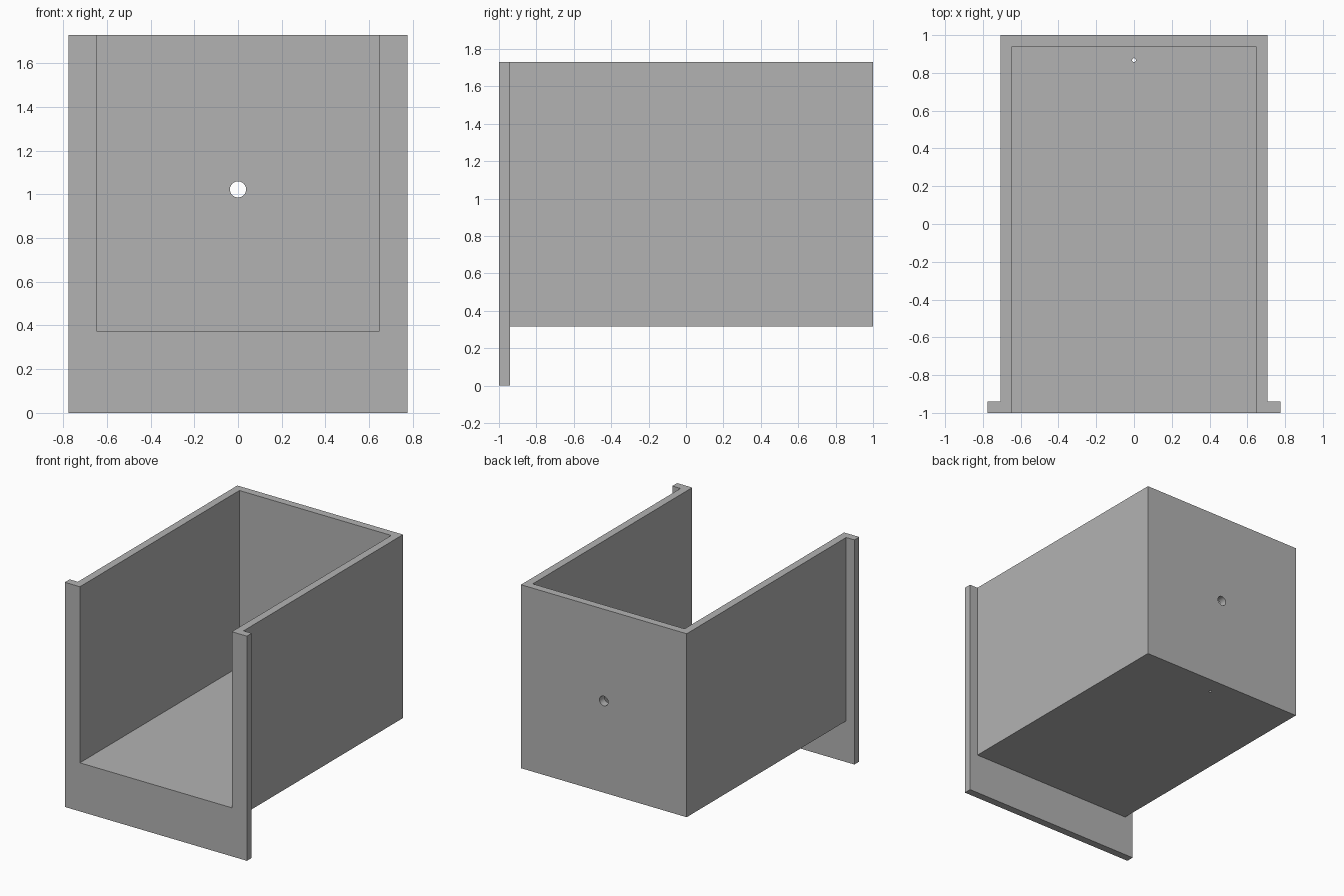
import bpy
import bmesh
from mathutils import Matrix, Vector

if "Cube" in bpy.data.objects:
    bpy.data.objects.remove(bpy.data.objects["Cube"], do_unlink=True)

# Single plain grey
grey = bpy.data.materials.new("plain_grey")
grey.use_nodes = True
colour = (0.45, 0.45, 0.45, 1)
grey.diffuse_color = colour
grey.node_tree.nodes["Principled BSDF"].inputs["Base Color"].default_value = colour

WIDTH, FLANGE, INNER = 0.706, 0.776, 0.647   # half widths
TOP, FLOOR, UNDER = 1.73, 0.374, 0.317       # heights
WALL = 0.059


def finish(name, bm):
    mesh = bpy.data.meshes.new(name)
    bm.to_mesh(mesh)
    bm.free()
    mesh.materials.append(grey)
    obj = bpy.data.objects.new(name, mesh)
    bpy.context.collection.objects.link(obj)
    return obj


def box(name, low, high):
    low, high = Vector(low), Vector(high)
    bm = bmesh.new()
    place = Matrix.Translation((low + high) / 2) @ Matrix.Diagonal((*(high - low), 1))
    bmesh.ops.create_cube(bm, size=1, matrix=place)
    return finish(name, bm)


def rod(name, centre, radius, length, turn=0):
    bm = bmesh.new()
    place = Matrix.Translation(centre) @ Matrix.Rotation(turn, 4, 'X')
    bmesh.ops.create_cone(bm, cap_ends=True, segments=32, radius1=radius,
                          radius2=radius, depth=length, matrix=place)
    return finish(name, bm)


def combine(target, tool, operation):
    mod = target.modifiers.new(operation.lower(), 'BOOLEAN')
    mod.operation = operation
    mod.solver = 'EXACT'
    mod.object = tool
    bpy.context.view_layer.objects.active = target
    bpy.ops.object.modifier_apply(modifier=mod.name)
    bpy.data.objects.remove(tool, do_unlink=True)


# Open-topped tray joined to the taller, wider front plate
tray = box("open_tray", (-WIDTH, -1 + WALL / 2, UNDER), (WIDTH, 1, TOP))
plate = box("front_plate", (-FLANGE, -1, 0), (FLANGE, -1 + WALL, TOP))
combine(tray, plate, 'UNION')

# Cavity open at the front and top
combine(tray, box("cavity_cutter", (-INNER, -1.2, FLOOR), (INNER, 1 - WALL, TOP + 0.2)),
        'DIFFERENCE')

# Cable hole in the back wall and pinhole in the floor
combine(tray, rod("back_hole_cutter", (0, 1, 1.023), 0.037, 0.4, 1.5708), 'DIFFERENCE')
combine(tray, rod("floor_hole_cutter", (0, 0.868, 0.345), 0.01, 0.2), 'DIFFERENCE')

# Smooth the hole walls only, keeping all edges crisp
tray.select_set(True)
bpy.context.view_layer.objects.active = tray
bpy.ops.object.shade_smooth_by_angle(angle=0.5)
